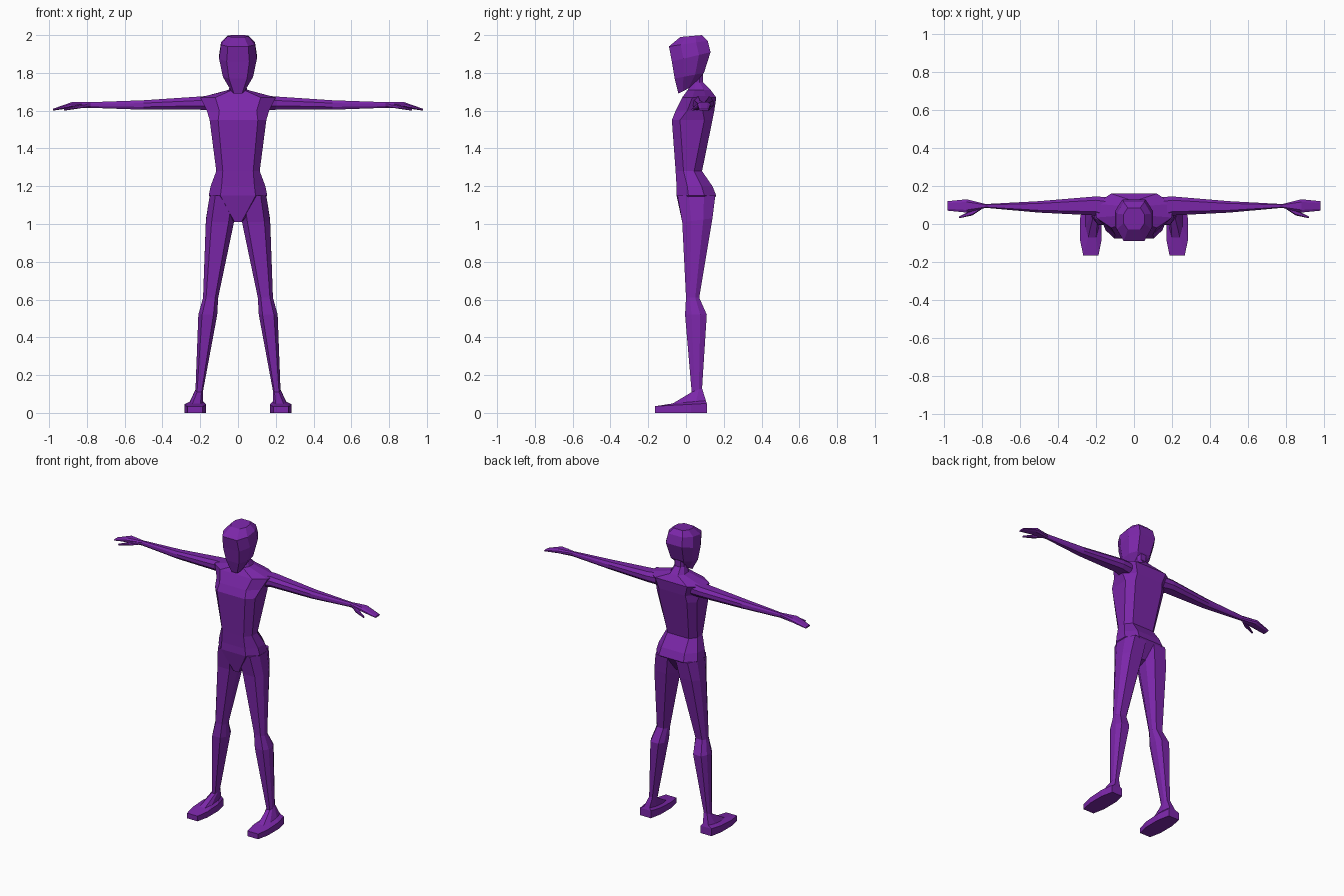
import bpy
import bmesh

cube = bpy.data.objects.get("Cube")
if cube:
    bpy.data.objects.remove(cube, do_unlink=True)

COLOR = (0.2, 0.02, 0.4, 1)
purple = bpy.data.materials.new("purple")
purple.use_nodes = True
purple.diffuse_color = COLOR
purple.node_tree.nodes["Principled BSDF"].inputs["Base Color"].default_value = COLOR


def octagon(center, half, low, high, flat, bevel):
    """Rectangle with cut corners: flat and bevel are shares of its width and depth."""
    cut = bevel * (high - low)
    right = [(half * flat, low), (half, low + cut), (half, high - cut), (half * flat, high)]
    left = [(-u, v) for u, v in reversed(right)]
    return [(center + u, v) for u, v in right + left]


def level(z, half, front, back, x=0, rise=0, flat=0.6, bevel=0.3):
    """Cross-section of an upright part; rise lifts its back edge."""
    outline = octagon(x, half, front, back, flat, bevel)
    return [(u, v, z + rise * (v - front) / (back - front)) for u, v in outline]


def across(x, y, deep, z, thick):
    """Cross-section of a part that runs sideways."""
    outline = octagon(y, deep, z - thick, z + thick, flat=0.6, bevel=0.3)
    return [(x, u, v) for u, v in outline]


def loft(name, *sections, side=1):
    """Join cross-sections into a closed skin; side mirrors it."""
    bm = bmesh.new()
    loops = [[bm.verts.new((x * side, y, z)) for x, y, z in s] for s in sections]
    for lower, upper in zip(loops, loops[1:]):
        for i in range(len(lower)):
            bm.faces.new((lower[i - 1], lower[i], upper[i], upper[i - 1]))
    bm.faces.new(loops[0])
    bm.faces.new(loops[-1])
    bmesh.ops.recalc_face_normals(bm, faces=bm.faces)
    mesh = bpy.data.meshes.new(name)
    bm.to_mesh(mesh)
    bm.free()
    mesh.materials.append(purple)
    bpy.context.collection.objects.link(bpy.data.objects.new(name, mesh))


# Torso and neck
crotch = level(z=1.01, half=0.03, front=-0.02, back=0.09, rise=0.04)
hips = level(z=1.15, half=0.155, front=-0.05, back=0.16)
pelvis = level(z=1.2, half=0.145, front=-0.05, back=0.14)
waist = level(z=1.28, half=0.115, front=-0.055, back=0.085, flat=0.7)
chest = level(z=1.55, half=0.15, front=-0.075, back=0.14, flat=0.7, bevel=0.2)
armpits = level(z=1.6, half=0.165, front=-0.055, back=0.15)
shoulders = level(z=1.67, half=0.2, front=-0.02, back=0.16)
neck_base = level(z=1.71, half=0.05, front=0.01, back=0.13)
neck = level(z=1.75, half=0.035, front=0.03, back=0.09)
neck_top = level(z=1.8, half=0.035, front=0.03, back=0.09)
loft("torso", crotch, hips, pelvis, waist, chest, armpits, shoulders,
     neck_base, neck, neck_top)

# Head
chin = level(z=1.69, half=0.035, front=-0.04, back=0.035, rise=0.04)
jaw = level(z=1.77, half=0.08, front=-0.06, back=0.095, rise=0.03)
cheeks = level(z=1.86, half=0.1, front=-0.075, back=0.13, rise=0.05)
brow = level(z=1.94, half=0.09, front=-0.09, back=0.115, rise=0.03)
crown = level(z=1.99, half=0.055, front=-0.03, back=0.085, rise=0.01)
loft("head", chin, jaw, cheeks, brow, crown)

# Legs
hip = level(z=1.15, half=0.075, front=-0.045, back=0.155, x=0.075)
thigh = level(z=1.01, half=0.075, front=-0.02, back=0.14, x=0.095, rise=0.02)
knee = level(z=0.61, half=0.04, front=0, back=0.07, x=0.145)
calf = level(z=0.52, half=0.05, front=-0.005, back=0.11, x=0.16)
ankle = level(z=0.11, half=0.02, front=0.03, back=0.085, x=0.205, rise=0.02)

# Feet
sole = level(z=0, half=0.057, front=-0.165, back=0.11, x=0.227, flat=0.7)
welt = level(z=0.035, half=0.057, front=-0.165, back=0.11, x=0.227, rise=0.015, flat=0.7)
instep = level(z=0.05, half=0.035, front=-0.07, back=0.105, x=0.22, rise=0.015)

# Arms and flat palms
arm_root = across(x=0.13, y=0.08, deep=0.06, z=1.64, thick=0.04)
shoulder = across(x=0.2, y=0.095, deep=0.05, z=1.64, thick=0.035)
elbow = across(x=0.5, y=0.09, deep=0.03, z=1.63, thick=0.025)
wrist = across(x=0.78, y=0.095, deep=0.01, z=1.63, thick=0.015)
palm = across(x=0.88, y=0.095, deep=0.035, z=1.63, thick=0.015)
fingertips = across(x=0.98, y=0.095, deep=0.025, z=1.605, thick=0.005)

# Thumbs
thumb_root = across(x=0.79, y=0.095, deep=0.01, z=1.63, thick=0.01)
thumb_joint = across(x=0.85, y=0.06, deep=0.015, z=1.62, thick=0.01)
thumb_tip = across(x=0.92, y=0.035, deep=0.005, z=1.605, thick=0.005)

for label, side in (("left", 1), ("right", -1)):
    loft(label + "_leg", hip, thigh, knee, calf, ankle, side=side)
    loft(label + "_foot", sole, welt, instep, ankle, side=side)
    loft(label + "_arm", arm_root, shoulder, elbow, wrist, palm, fingertips, side=side)
    loft(label + "_thumb", thumb_root, thumb_joint, thumb_tip, side=side)
